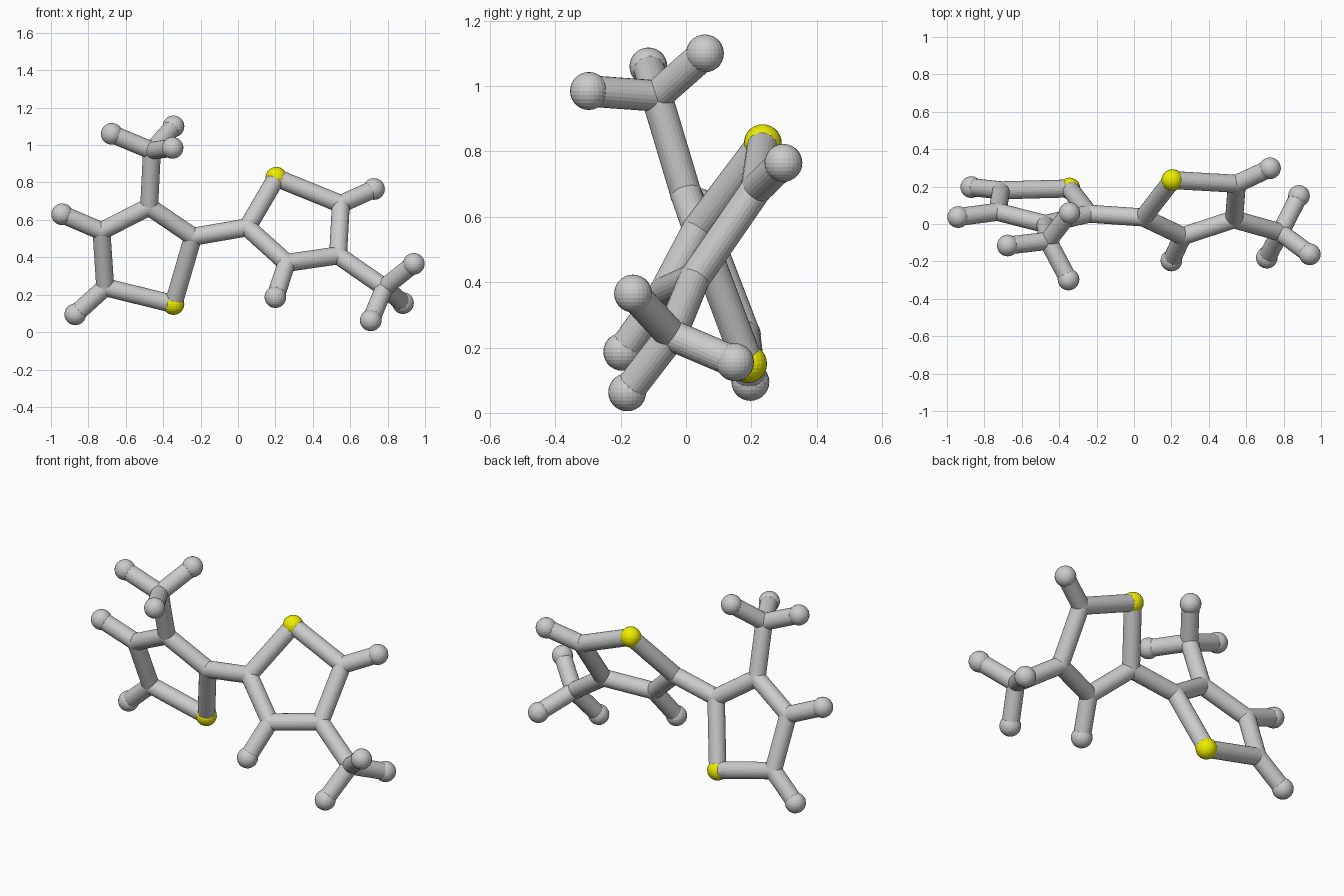
import bpy
from mathutils import Vector

if "Cube" in bpy.data.objects:
    bpy.data.objects.remove(bpy.data.objects["Cube"])

BOND_R, CARBON_R, END_R = 0.048, 0.049, 0.058

yellow = bpy.data.materials.new("yellow")
yellow.diffuse_color = (0.85, 0.85, 0.0, 1)
yellow.use_nodes = True
yellow.node_tree.nodes["Principled BSDF"].inputs["Base Color"].default_value = yellow.diffuse_color

# Atom centres: two five-sided rings, each with a sulfur, plus methyl groups
carbons = {
    "l_joint": (-0.24, 0.055, 0.51), "l_top": (-0.475, 0.0, 0.67),
    "l_outer": (-0.73, 0.065, 0.54), "l_low": (-0.71, 0.18, 0.24),
    "l_methyl": (-0.46, -0.09, 0.97),
    "r_joint": (0.05, 0.035, 0.56), "r_low": (0.26, -0.065, 0.37),
    "r_outer": (0.535, 0.025, 0.41), "r_top": (0.55, 0.215, 0.685),
    "r_methyl": (0.783, -0.045, 0.238),
}
sulfurs = {"l_sulfur": (-0.345, 0.19, 0.15), "r_sulfur": (0.205, 0.235, 0.825)}

# Hydrogen ends, grouped by the carbon that carries them
hydrogens = {
    "l_outer": [(-0.94, 0.037, 0.63)],
    "l_low": [(-0.87, 0.197, 0.095)],
    "l_methyl": [(-0.675, -0.115, 1.06), (-0.345, 0.058, 1.10), (-0.35, -0.297, 0.985)],
    "r_top": [(0.727, 0.298, 0.765)],
    "r_low": [(0.20, -0.195, 0.187)],
    "r_methyl": [(0.94, -0.162, 0.365), (0.882, 0.15, 0.155), (0.71, -0.18, 0.063)],
}
rings = [["l_joint", "l_top", "l_outer", "l_low", "l_sulfur"],
         ["r_joint", "r_low", "r_outer", "r_top", "r_sulfur"]]
links = [("l_joint", "r_joint"), ("l_top", "l_methyl"), ("r_outer", "r_methyl")]


def ball(name, centre, radius, mat=None):
    bpy.ops.mesh.primitive_uv_sphere_add(segments=24, ring_count=14,
                                         radius=radius, location=centre)
    ob = bpy.context.object
    ob.name = name
    if mat:
        ob.data.materials.append(mat)


def bond(name, a, b):
    a, b = Vector(a), Vector(b)
    d = b - a
    bpy.ops.mesh.primitive_cylinder_add(vertices=24, radius=BOND_R, depth=d.length,
                                        end_fill_type='NOTHING', location=(a + b) / 2)
    ob = bpy.context.object
    ob.name = name
    ob.rotation_euler = d.to_track_quat('Z', 'Y').to_euler()


# Carbon joints and sulfur balls
for key, p in carbons.items():
    ball("carbon_" + key, p, CARBON_R)
for key, p in sulfurs.items():
    ball("sulfur_" + key[0], p, END_R, yellow)

# Ring bonds and the links between groups
atoms = {**carbons, **sulfurs}
for ring in rings:
    links += list(zip(ring, ring[1:] + ring[:1]))
for a, b in links:
    bond(f"bond_{a}_{b}", atoms[a], atoms[b])

# Hydrogens and their bonds
for key, ends in hydrogens.items():
    for p in ends:
        ball("hydrogen_" + key, p, END_R)
        bond("hydrogen_bond_" + key, carbons[key], p)
